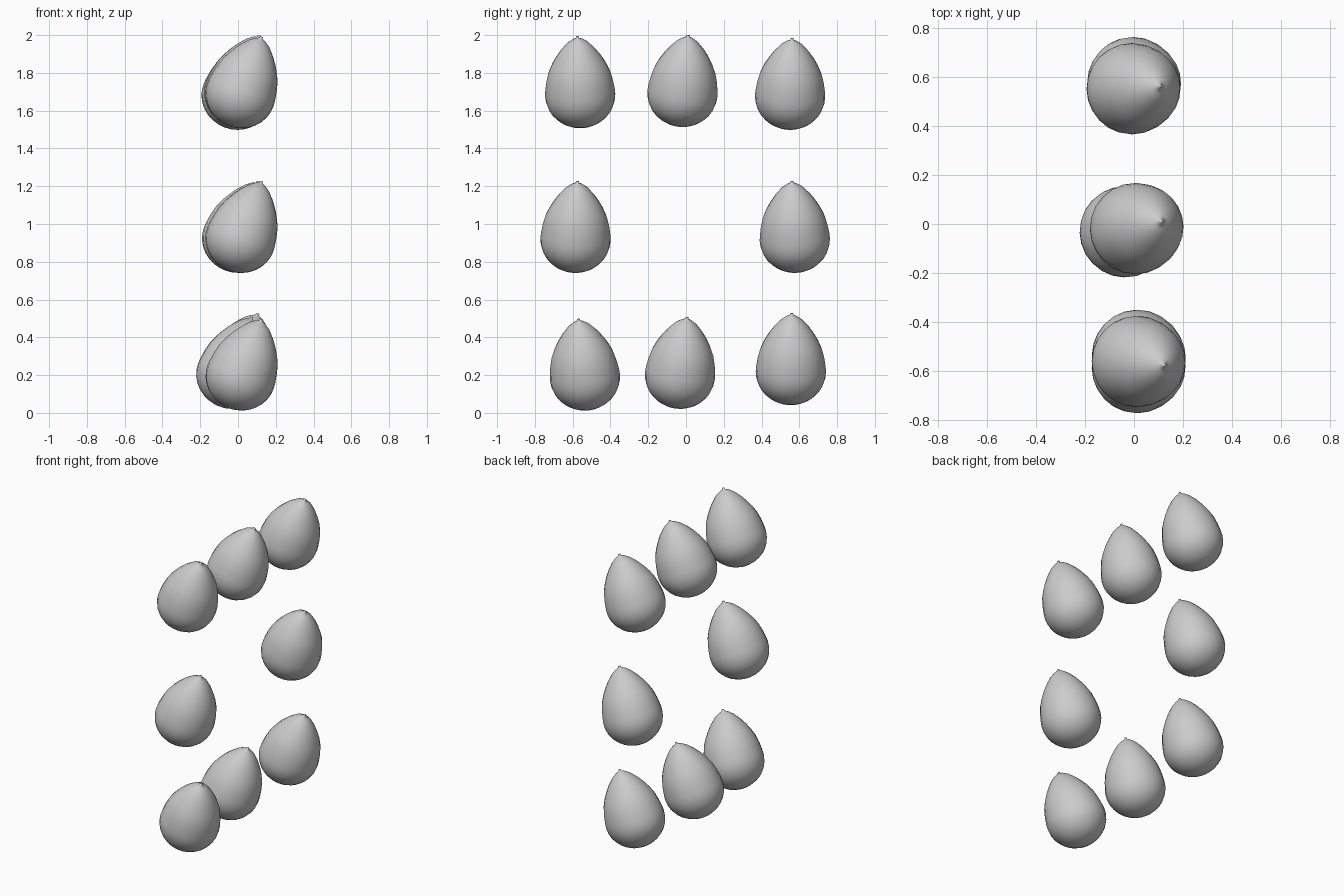
import bpy
import bmesh
import math
from mathutils import Vector

cube = bpy.data.objects.get("Cube")
if cube:
    bpy.data.objects.remove(cube, do_unlink=True)

# Single plain grey material
grey = bpy.data.materials.new("plain_grey")
grey.use_nodes = True
colour = (0.6, 0.6, 0.6, 1)
grey.diffuse_color = colour
grey.node_tree.nodes["Principled BSDF"].inputs["Base Color"].default_value = colour

SIDES = 24
WAIST = 0.33   # distance from tip to the widest ring

# Half outline of one seed: (radius, depth below the tip)
PROFILE = [(0, 0), (0.008, 0.001), (0.009, 0.01), (0.03, 0.02), (0.058, 0.04),
           (0.094, 0.08), (0.122, 0.12), (0.145, 0.16), (0.163, 0.20),
           (0.176, 0.25), (0.184, 0.30)]
# Rounded base as a quarter ellipse
STEPS = 8
PROFILE += [(0.186 * math.cos(i / STEPS * math.pi / 2),
             WAIST + 0.175 * math.sin(i / STEPS * math.pi / 2))
            for i in range(STEPS)] + [(0, 0.505)]


def seed_mesh():
    """Turn the outline around the z axis, tip at the origin."""
    bm = bmesh.new()
    verts = [bm.verts.new((r, 0, -d)) for r, d in PROFILE]
    edges = [bm.edges.new(pair) for pair in zip(verts, verts[1:])]
    bmesh.ops.spin(bm, geom=verts + edges, cent=(0, 0, 0), axis=(0, 0, 1),
                   angle=math.tau, steps=SIDES, use_duplicate=False)
    bmesh.ops.remove_doubles(bm, verts=bm.verts, dist=0.0005)
    bmesh.ops.recalc_face_normals(bm, faces=bm.faces)
    for face in bm.faces:
        face.smooth = True
    mesh = bpy.data.meshes.new("seed")
    bm.to_mesh(mesh)
    bm.free()
    mesh.materials.append(grey)
    return mesh


# Ring of seeds: name, tip position, sideways lean of the tip from the waist
SEEDS = [
    ("top_front", (0.125, -0.575, 1.993), (0.113, -0.015)),
    ("top_middle", (0.113, 0.012, 2.0), (0.108, 0.031)),
    ("top_back", (0.108, 0.562, 1.983), (0.117, 0.011)),
    ("middle_front", (0.125, -0.575, 1.227), (0.113, 0.01)),
    ("middle_back", (0.107, 0.56, 1.227), (0.113, -0.016)),
    ("bottom_front", (0.125, -0.57, 0.497), (0.112, -0.035)),
    ("bottom_middle", (0.072, 0.005, 0.507), (0.109, 0.037)),
    ("bottom_back", (0.106, 0.56, 0.527), (0.114, 0.005)),
]
mesh = seed_mesh()
for name, tip, (lean_x, lean_y) in SEEDS:
    seed = bpy.data.objects.new("seed_" + name, mesh)
    bpy.context.collection.objects.link(seed)
    axis = Vector((lean_x, lean_y, math.sqrt(WAIST**2 - lean_x**2 - lean_y**2)))
    seed.rotation_mode = 'QUATERNION'
    seed.rotation_quaternion = Vector((0, 0, 1)).rotation_difference(axis)
    seed.location = tip
